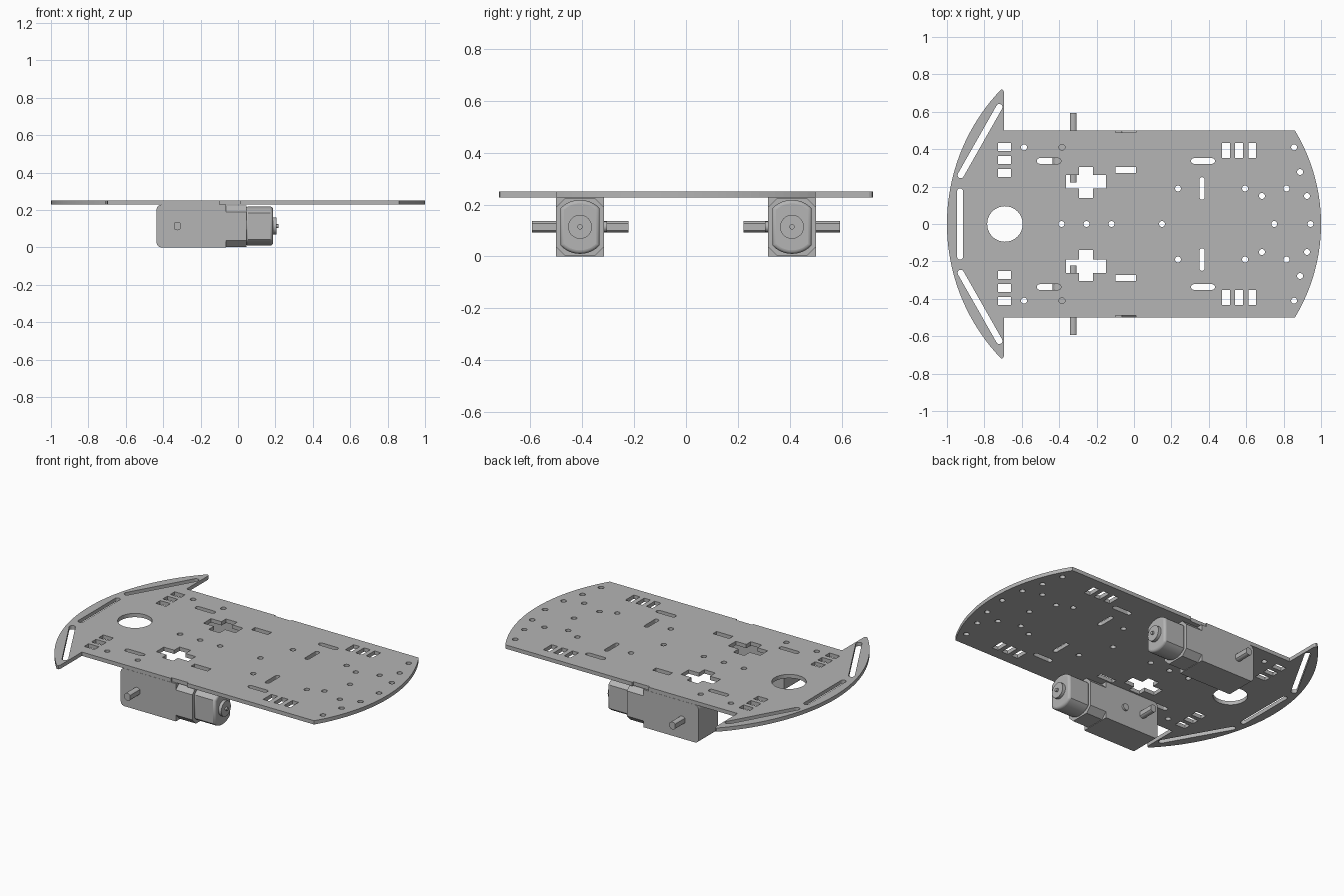
import bpy, bmesh
from math import sin, cos, pi, atan2, hypot, sqrt
from mathutils import Vector

cube = bpy.data.objects.get("Cube")
if cube:
    bpy.data.objects.remove(cube, do_unlink=True)

grey = bpy.data.materials.new("plain_grey")
grey.use_nodes = True
colour = (0.46, 0.46, 0.46, 1)
grey.diffuse_color = colour
grey.node_tree.nodes["Principled BSDF"].inputs["Base Color"].default_value = colour


def arc(cx, cy, r, a, b, n):
    return [(cx + r * cos(a + (b - a) * i / n), cy + r * sin(a + (b - a) * i / n))
            for i in range(n + 1)]


def circle(x, y, r, n=20):
    return arc(x, y, r, 0, 2 * pi, n)[:-1]


def rect(x0, x1, y0, y1):
    return [(x0, y0), (x1, y0), (x1, y1), (x0, y1)]


def slot(x0, y0, x1, y1, width):
    # Round-ended slot between two points
    a = atan2(y1 - y0, x1 - x0)
    return (arc(x1, y1, width / 2, a - pi / 2, a + pi / 2, 8)
            + arc(x0, y0, width / 2, a + pi / 2, a + 3 * pi / 2, 8))


def flip(pts):
    return [(x, -y) for x, y in pts]


def select(ob):
    bpy.ops.object.select_all(action='DESELECT')
    ob.select_set(True)
    bpy.context.view_layer.objects.active = ob


def prism(name, pts, axis, a, b, bevel=0):
    # Extrude a profile along x (profile in y, z) or along y (profile in x, z)
    place = (lambda u, v, t: (t, u, v)) if axis == 'x' else (lambda u, v, t: (u, t, v))
    bm = bmesh.new()
    face = bm.faces.new([bm.verts.new(place(u, v, a)) for u, v in pts])
    new = bmesh.ops.extrude_face_region(bm, geom=[face])["geom"]
    bmesh.ops.translate(bm, vec=Vector(place(0, 0, b - a)),
                        verts=[g for g in new if isinstance(g, bmesh.types.BMVert)])
    bmesh.ops.recalc_face_normals(bm, faces=bm.faces)
    me = bpy.data.meshes.new(name)
    bm.to_mesh(me)
    bm.free()
    me.materials.append(grey)
    ob = bpy.data.objects.new(name, me)
    bpy.context.collection.objects.link(ob)
    if bevel:
        mod = ob.modifiers.new("rounded_rim", 'BEVEL')
        mod.width, mod.segments = bevel, 4
        mod.limit_method, mod.angle_limit = 'ANGLE', 1.1
    select(ob)
    bpy.ops.object.shade_smooth_by_angle(angle=0.5)
    return ob


# Chassis plate outline: swept bumper, side notches and curved nose
def bow(y):
    return 0.039 - sqrt(1.039 ** 2 - y * y)


def nose(y):
    return 0.037 + sqrt(0.963 ** 2 - y * y)


half = [(nose(0.5 * i / 16), 0.5 * i / 16) for i in range(17)]
half += [(0.01, 0.5), (0.01, 0.49), (-0.10, 0.49), (-0.10, 0.5), (-0.695, 0.5),
         (-0.695, 0.705), (-0.70, 0.717), (-0.708, 0.72)]
half += [(bow(0.715 * i / 24), 0.715 * i / 24) for i in range(24, -1, -1)]
outline = half + flip(half[1:-1])[::-1]

# Openings on the centre line
openings = [circle(-0.69, 0, 0.095, 48), slot(-0.93, -0.175, -0.93, 0.175, 0.032)]
openings += [circle(x, 0, 0.016) for x in (-0.388, -0.254, -0.12, 0.15, 0.75, 0.944)]

# Openings mirrored on both sides
side = [slot(-0.926, 0.262, -0.72, 0.625, 0.034),
        slot(-0.505, 0.337, -0.405, 0.337, 0.03),
        slot(0.32, 0.337, 0.418, 0.337, 0.03),
        slot(0.364, 0.143, 0.364, 0.237, 0.027),
        rect(-0.10, 0.01, 0.272, 0.306)]
side += [rect(-0.727, -0.658, y, y + 0.043) for y in (0.251, 0.32, 0.39)]
side += [rect(x, x + 0.042, 0.353, 0.433) for x in (0.471, 0.541, 0.611)]
side += [circle(x, y, 0.016) for x, y in (
    (-0.588, 0.41), (-0.385, 0.41), (0.235, 0.19), (0.594, 0.19), (0.684, 0.15),
    (0.815, 0.19), (0.925, 0.15), (0.888, 0.278), (0.856, 0.41))]
side.append([(-0.364, 0.19), (-0.294, 0.19), (-0.294, 0.139), (-0.22, 0.139),
             (-0.22, 0.19), (-0.15, 0.19), (-0.15, 0.262), (-0.22, 0.262),
             (-0.22, 0.305), (-0.294, 0.305), (-0.294, 0.262), (-0.364, 0.262)])
openings += side + [flip(p) for p in side]

curve = bpy.data.curves.new("chassis_plate", 'CURVE')
curve.dimensions, curve.fill_mode, curve.extrude = '2D', 'BOTH', 0.0115
for pts in [outline] + openings:
    spline = curve.splines.new('POLY')
    spline.points.add(len(pts) - 1)
    for p, (x, y) in zip(spline.points, pts):
        p.co = (x, y, 0, 1)
    spline.use_cyclic_u = True
curve.materials.append(grey)
plate = bpy.data.objects.new("chassis_plate", curve)
plate.location.z = 0.2395
bpy.context.collection.objects.link(plate)
select(plate)
bpy.ops.object.convert(target='MESH')
bpy.ops.object.shade_flat()

# Gear motors, one on each side
MID = 0.114
for label, s in (("left", 1), ("right", -1)):
    yc = s * 0.4085
    # Gearbox with rounded rear corners
    box = ([(-0.065, 0), (-0.065, 0.228)]
           + arc(-0.41, 0.203, 0.025, pi / 2, pi, 5)
           + arc(-0.41, 0.025, 0.025, pi, 3 * pi / 2, 5))
    prism(label + "_gearbox", box, 'y', s * 0.316, s * 0.501)
    # Chamfered coupling between gearbox and motor
    w, h, c = 0.0925, 0.111, 0.035
    octagon = [(yc + a * u, MID + b * v) for a, b, order in
               ((1, 1, 1), (-1, 1, -1), (-1, -1, 1), (1, -1, -1))
               for u, v in ((w, h - c), (w - c, h))[::order]]
    prism(label + "_coupling", octagon, 'x', -0.07, 0.045)
    # Flat-sided motor can
    r, flat = 0.104, 0.076
    top = atan2(sqrt(r * r - flat * flat), flat)
    can = arc(yc, MID, r, top, pi - top, 16) + arc(yc, MID, r, pi + top, 2 * pi - top, 16)
    prism(label + "_motor_can", can, 'x', 0.04, 0.187, 0.014)
    prism(label + "_motor_boss", circle(yc, MID, 0.046, 32), 'x', 0.18, 0.206)
    prism(label + "_motor_pin", circle(yc, MID, 0.01, 16), 'x', 0.2, 0.217)
    # Double-flat axle through the gearbox and the locating peg
    r, flat = 0.0225, 0.018
    top = atan2(sqrt(r * r - flat * flat), flat)
    axle = (arc(-0.325, MID, r, top, pi - top, 8)
            + arc(-0.325, MID, r, pi + top, 2 * pi - top, 8))
    prism(label + "_axle", axle, 'y', s * 0.222, s * 0.594)
    prism(label + "_locating_peg", circle(-0.2, MID, 0.02), 'y', s * 0.304, s * 0.33)
